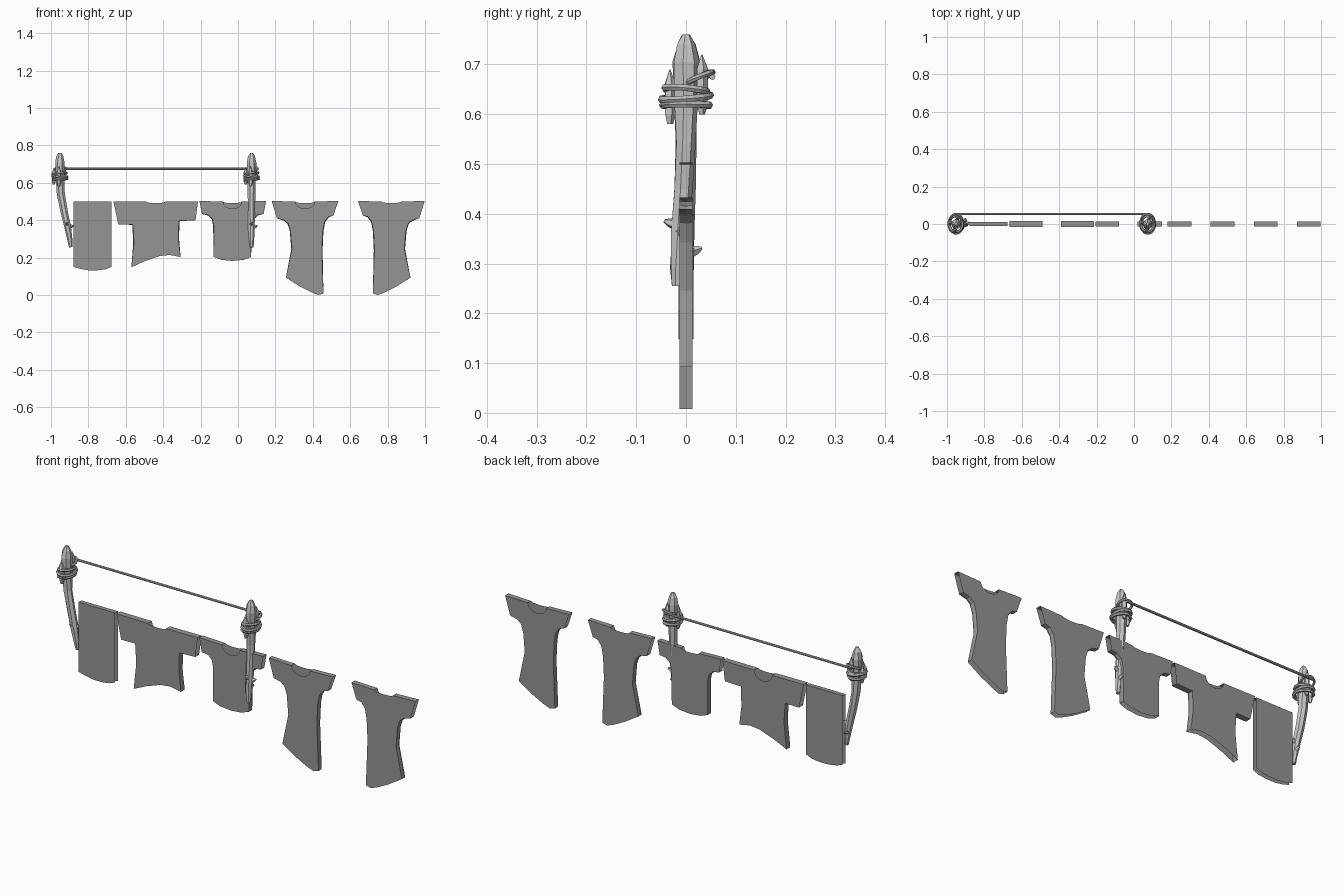
import bpy, bmesh, math, random
from mathutils import Vector

if "Cube" in bpy.data.objects:
    bpy.data.objects.remove(bpy.data.objects["Cube"])

random.seed(4)


def material(name, v):
    m = bpy.data.materials.new(name)
    m.diffuse_color = (v, v, v, 1)
    m.use_nodes = True
    m.node_tree.nodes["Principled BSDF"].inputs["Base Color"].default_value = m.diffuse_color
    return m


WOOD = material("pale_wood", 0.58)
ROPE = material("rope_grey", 0.48)
CLOTH = material("cloth_grey", 0.30)


def finish(name, bm, mat):
    bmesh.ops.recalc_face_normals(bm, faces=bm.faces)
    me = bpy.data.meshes.new(name)
    bm.to_mesh(me)
    bm.free()
    me.materials.append(mat)
    ob = bpy.data.objects.new(name, me)
    bpy.context.collection.objects.link(ob)
    return ob


def tube(name, path, radii, sides, mat, ref=(0, 0, 1), closed=False, jitter=0.0):
    """Sweep a polygon along a path, with one radius per point."""
    bm = bmesh.new()
    pts = [Vector(p) for p in path]
    n = len(pts)
    rings = []
    for i, p in enumerate(pts):
        if closed:
            t = pts[(i + 1) % n] - pts[i - 1]
        else:
            t = pts[min(i + 1, n - 1)] - pts[max(i - 1, 0)]
        u = t.cross(Vector(ref)).normalized()
        v = u.cross(t).normalized()
        ring = []
        for k in range(sides):
            a = 2 * math.pi * k / sides
            r = radii[i] * (1 + random.uniform(-jitter, jitter))
            ring.append(bm.verts.new(p + u * math.cos(a) * r + v * math.sin(a) * r))
        rings.append(ring)
    for i in range(n if closed else n - 1):
        a, b = rings[i], rings[(i + 1) % n]
        for k in range(sides):
            j = (k + 1) % sides
            bm.faces.new((a[k], a[j], b[j], b[k]))
    if not closed:
        bm.faces.new(rings[0])
        bm.faces.new(rings[-1])
    return finish(name, bm, mat)


def rope_ring(name, centre, rx, ry, tilt_x, tilt_y, r=0.0075):
    """Slightly uneven loop of rope; tilts raise it along x and y."""
    path = []
    for i in range(18):
        a = 2 * math.pi * i / 18
        w = 1 + random.uniform(-0.05, 0.05)
        x, y = rx * math.cos(a) * w, ry * math.sin(a) * w
        path.append((centre[0] + x, centre[1] + y, centre[2] + tilt_x * x + tilt_y * y))
    tube(name, path, [r] * 18, 6, ROPE, closed=True)


def post(side, px, bend, turn):
    """Crooked pole with pointed head, side splinters, stubs and lashing."""
    levels = [(0.255, 1.0, 0.010), (0.29, 0.93, 0.015), (0.36, 0.70, 0.018),
              (0.45, 0.36, 0.019), (0.54, 0.10, 0.021), (0.62, 0.0, 0.023),
              (0.705, 0.0, 0.028), (0.74, 0.0, 0.019), (0.76, 0.0, 0.008)]

    def at(z):
        for (z0, f0, _), (z1, f1, _) in zip(levels, levels[1:]):
            if z <= z1:
                f = f0 + (f1 - f0) * (z - z0) / (z1 - z0)
                return Vector((px + bend[0] * f, bend[1] * f, z))

    tube(side + "_post", [at(z) for z, f, r in levels], [l[2] for l in levels],
         7, WOOD, ref=(1, 0, 0), jitter=0.13)
    # splinters wedged under the lashing
    for i, (a, lo, hi) in enumerate([(-1.75, 0.58, 0.69), (1.3, 0.60, 0.72), (3.0, 0.59, 0.68)]):
        x, y = px + 0.033 * math.cos(a), 0.033 * math.sin(a)
        tube(f"{side}_splinter_{i}",
             [(x, y, lo), (x, y, lo + 0.02), (x, y, hi - 0.03), (x, y, hi)],
             [0.006, 0.012, 0.012, 0.001], 5, WOOD, ref=(1, 0, 0), jitter=0.1)
    # broken twig stubs
    for i, (z, a) in enumerate([(0.375, -1.6), (0.32, 1.5), (0.36, 0.3)]):
        a += turn
        d = Vector((math.cos(a), math.sin(a), 0.35))
        p = at(z)
        tube(f"{side}_stub_{i}", [p, p + d * 0.022, p + d * 0.032],
             [0.013, 0.009, 0.003], 5, WOOD, jitter=0.1)
    # rope lashing
    rope_ring(side + "_lashing_low", (px, 0, 0.618), 0.037, 0.046, 0.06, 0.0)
    rope_ring(side + "_lashing_mid", (px, 0, 0.634), 0.038, 0.048, -0.08, 0.08)
    rope_ring(side + "_lashing_top", (px, 0, 0.648), 0.035, 0.042, 0.15, -0.1)
    rope_ring(side + "_hanging_loop", (px, 0.026, 0.672), 0.032, 0.027, 0.1, 0.45, 0.006)


def garment(name, right, hem, left, neck=None, t=0.013):
    """Two cloth panels joined by seams; cuffs, hem and neck stay open."""
    n_neck = 9 if neck else 0

    def neckline(depth):
        a, b = neck[:2]
        c, r = (a + b) / 2, (b - a) / 2
        return [(c - r * math.cos(math.pi * i / 8), 0.499 - depth * math.sin(math.pi * i / 8))
                for i in range(9)]

    body = right + hem + left
    front = (neckline(neck[2]) if neck else []) + body
    back = (neckline(neck[3]) if neck else []) + body
    n = len(front)
    cuff_r, hem_a = n_neck, n_neck + len(right) - 1
    hem_b = hem_a + len(hem) + 1
    is_open = [i < n_neck - 1 or i == cuff_r or hem_a <= i < hem_b or i == n - 2
               for i in range(n)]

    def inset(i):
        """Pull seam points inwards so that the edge is rounded."""
        p = Vector(front[i])
        if is_open[i] or is_open[i - 1]:
            return Vector((0, 0))
        d = (Vector(front[(i + 1) % n]) - p).normalized() + (p - Vector(front[i - 1])).normalized()
        return Vector((-d.y, d.x)).normalized() * -0.004

    bm = bmesh.new()
    fv, bv, mv = [], [], []
    for i in range(n):
        o = inset(i)
        f, b = Vector(front[i]) + o, Vector(back[i]) + o
        fv.append(bm.verts.new((f.x, -t, f.y)))
        bv.append(bm.verts.new((b.x, t, b.y)))
        mv.append(bm.verts.new((front[i][0], 0, front[i][1])))
    bm.faces.new(fv)
    bm.faces.new(bv[::-1])
    for i in range(n):
        j = (i + 1) % n
        if not is_open[i]:
            bm.faces.new((fv[i], mv[i], mv[j], fv[j]))
            bm.faces.new((mv[i], bv[i], bv[j], mv[j]))
    bmesh.ops.delete(bm, geom=[v for v in bm.verts if not v.link_faces], context='VERTS')
    return finish(name, bm, CLOTH)


# posts and the line between them
post("left", -0.952, (0.058, 0.0), 0.0)
post("right", 0.073, (0.0, -0.019), 0.0)
tube("clothes_line", [(-0.96, 0.053, 0.675), (0.085, 0.053, 0.675)], [0.006] * 2, 8, ROPE)

# folded sheet
garment("folded_sheet", [(-0.676, 0.50), (-0.676, 0.15)],
        [(-0.71, 0.137), (-0.75, 0.132), (-0.80, 0.132), (-0.84, 0.139)],
        [(-0.88, 0.15), (-0.88, 0.50)], t=0.011)

# wide shirt, hung back to front
garment("wide_shirt",
        [(-0.214, 0.50), (-0.227, 0.40), (-0.313, 0.394), (-0.315, 0.30), (-0.307, 0.203)],
        [(-0.366, 0.214), (-0.42, 0.208), (-0.50, 0.18)],
        [(-0.57, 0.148), (-0.56, 0.28), (-0.565, 0.375), (-0.64, 0.377), (-0.666, 0.50)],
        (-0.49, -0.39, 0.008, 0.042), t=0.015)

# small shirt
garment("small_shirt",
        [(0.15, 0.503), (0.137, 0.433), (0.105, 0.425), (0.084, 0.405), (0.076, 0.37), (0.07, 0.203)],
        [(0.03, 0.188), (-0.03, 0.182), (-0.09, 0.188)],
        [(-0.13, 0.203), (-0.133, 0.37), (-0.14, 0.405), (-0.16, 0.425), (-0.193, 0.433),
         (-0.206, 0.503)],
        (-0.08, 0.02, 0.038, 0.008))

# long dress, and a second one turned around
dress = garment("long_dress",
                [(0.537, 0.503), (0.51, 0.425), (0.485, 0.415), (0.466, 0.39), (0.457, 0.342),
                 (0.452, 0.24), (0.457, 0.008)],
                [(0.43, 0.0), (0.393, 0.014), (0.33, 0.046)],
                [(0.256, 0.092), (0.285, 0.246), (0.277, 0.342), (0.265, 0.38), (0.245, 0.397),
                 (0.208, 0.41), (0.18, 0.503)],
                (0.307, 0.41, 0.038, 0.008))
twin = dress.copy()
twin.name = "turned_dress"
twin.location.x = 1.178
twin.rotation_euler.z = math.pi
bpy.context.collection.objects.link(twin)
